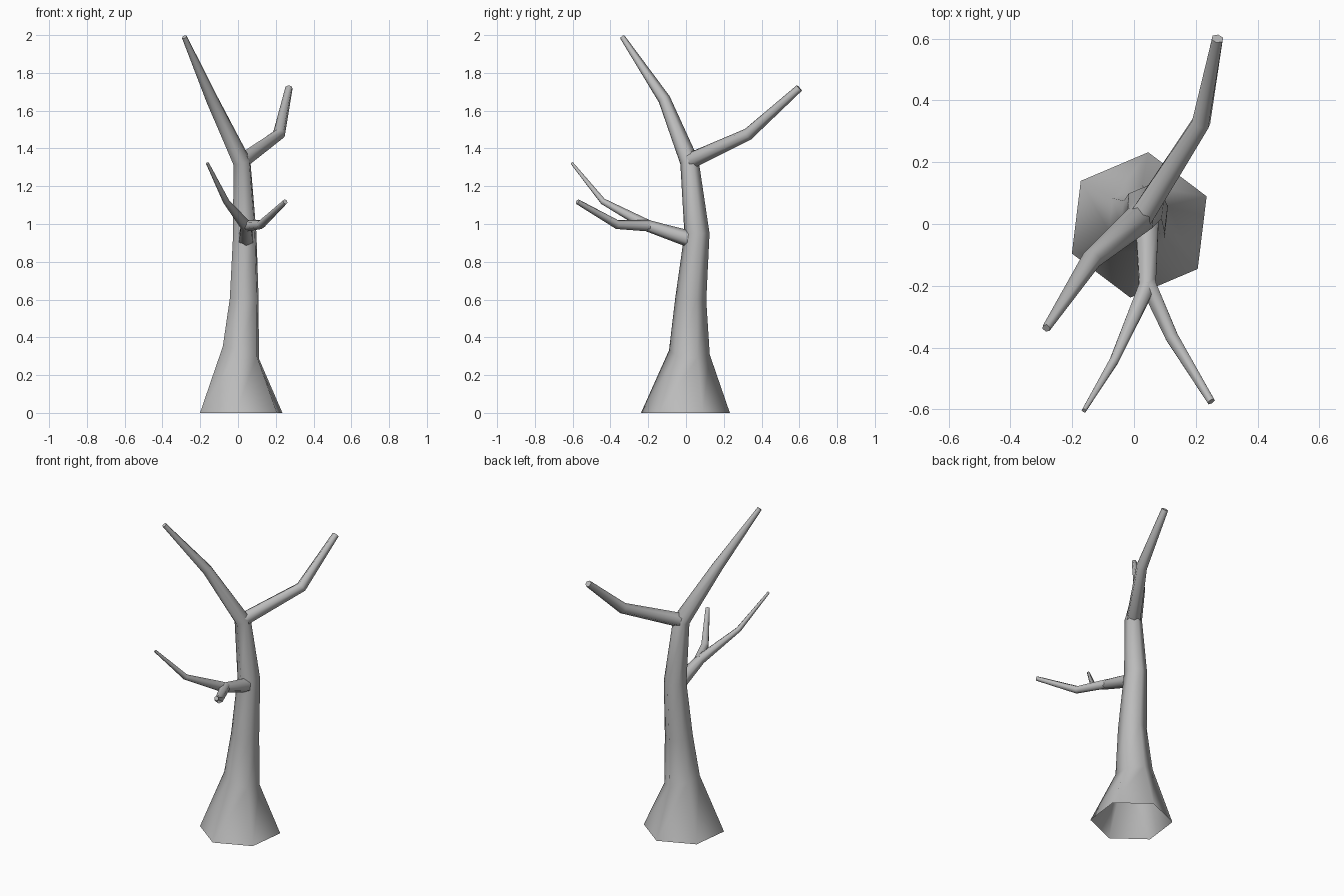
import bpy, bmesh, math
from mathutils import Vector

default = bpy.data.objects.get("Cube")
if default:
    bpy.data.objects.remove(default, do_unlink=True)

bark = bpy.data.materials.new("grey_bark")
bark.use_nodes = True
grey = (0.5, 0.5, 0.5, 1)
bark.diffuse_color = grey
bark.node_tree.nodes["Principled BSDF"].inputs["Base Color"].default_value = grey

SIDES = 6


def limb(name, path, ref, normals=None, cap_start=True):
    """Tapered six-sided tube; path is a list of (x, y, z, radius)."""
    normals = normals or {}
    points = [Vector(p[:3]) for p in path]
    bm = bmesh.new()
    rings = []
    for i, centre in enumerate(points):
        # Each ring faces along the average of its two neighbouring segments
        axis = Vector()
        if i > 0:
            axis += (centre - points[i - 1]).normalized()
        if i < len(points) - 1:
            axis += (points[i + 1] - centre).normalized()
        axis = Vector(normals.get(i, axis)).normalized()
        u = (Vector(ref) - axis * axis.dot(Vector(ref))).normalized()
        v = axis.cross(u)
        ring = []
        for k in range(SIDES):
            a = math.tau * k / SIDES
            ring.append(bm.verts.new(centre + path[i][3] * (u * math.cos(a) + v * math.sin(a))))
        rings.append(ring)
    for low, high in zip(rings, rings[1:]):
        for k in range(SIDES):
            n = (k + 1) % SIDES
            bm.faces.new((low[k], low[n], high[n], high[k])).smooth = True
    # Flat cut ends
    bm.faces.new(rings[-1])
    if cap_start:
        bm.faces.new(rings[0][::-1])
    mesh = bpy.data.meshes.new(name)
    bm.to_mesh(mesh)
    bm.free()
    mesh.materials.append(bark)
    obj = bpy.data.objects.new(name, mesh)
    bpy.context.collection.objects.link(obj)
    return obj


# Trunk with flared, open base, running into the tall leaning branch
turn = math.radians(23)
limb("trunk", [(0.017, -0.003, 0, 0.237),
               (0.015, 0.018, 0.32, 0.109),
               (0.033, 0.025, 0.6, 0.083),
               (0.036, 0.058, 0.95, 0.067),
               (0.02, 0.018, 1.33, 0.05),
               (-0.138, -0.115, 1.66, 0.033),
               (-0.284, -0.337, 1.99, 0.014)],
     (math.cos(turn), math.sin(turn), 0),
     normals={0: (0, 0, 1), 1: (0.3, 0.08, 1)}, cap_start=False)

# Upper branch reaching to the back
limb("upper_back_branch", [(0.025, 0.025, 1.335, 0.044),
                           (0.217, 0.328, 1.475, 0.033),
                           (0.27, 0.6, 1.72, 0.02)], (0, 0, 1))

# Lower branch reaching forward, then forking
limb("lower_front_branch", [(0.042, 0.02, 0.92, 0.044),
                            (0.043, -0.2, 0.99, 0.031),
                            (-0.063, -0.44, 1.12, 0.017),
                            (-0.162, -0.604, 1.322, 0.008)], (0, 0, 1))
limb("front_fork_branch", [(0.043, -0.19, 0.99, 0.03),
                           (0.122, -0.365, 0.997, 0.024),
                           (0.25, -0.575, 1.118, 0.014)], (0, 0, 1))
